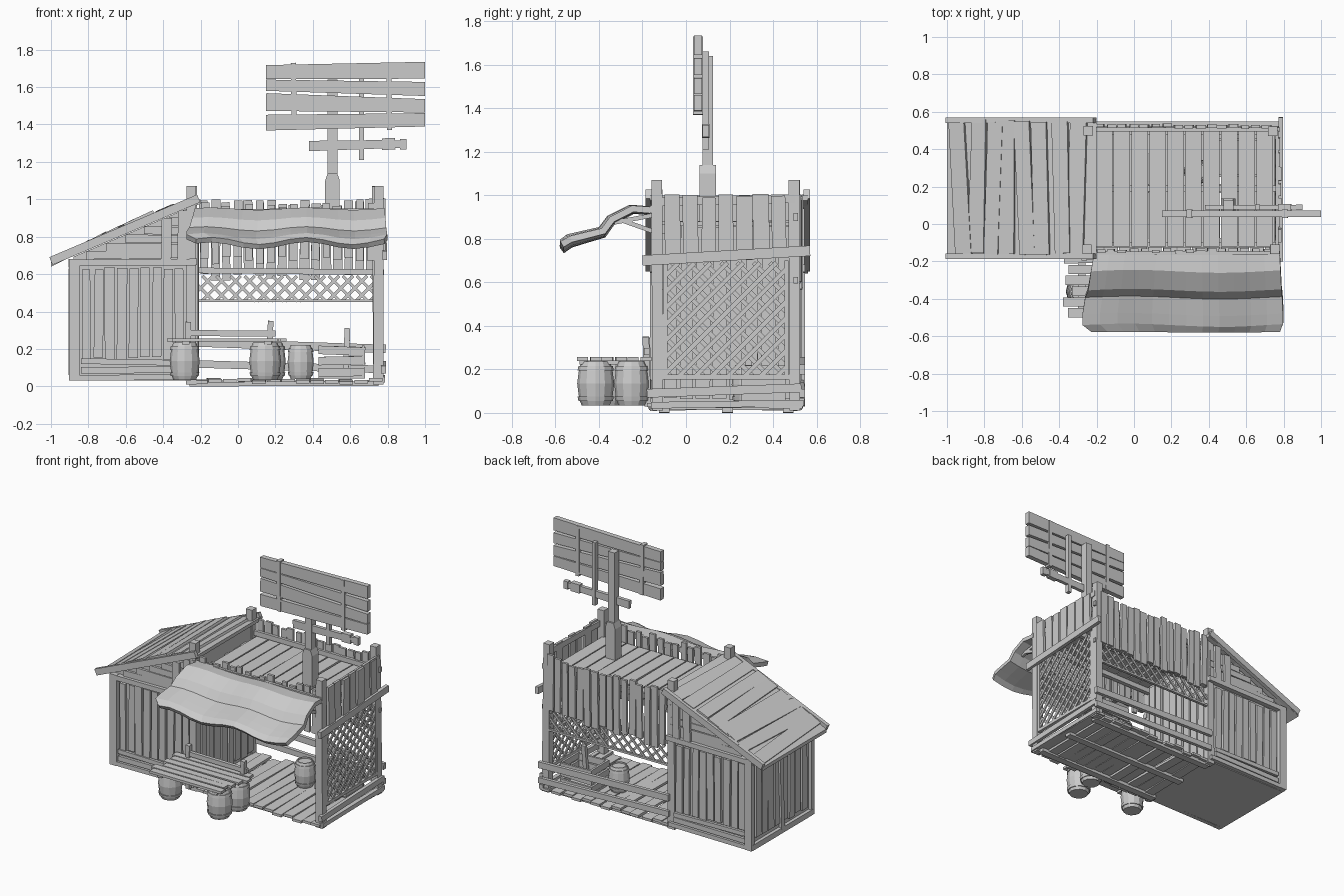
import bpy, bmesh, math, random
from mathutils import Vector
random.seed(4)
R = random.uniform


def finish(name, bm):
    bmesh.ops.recalc_face_normals(bm, faces=bm.faces[:])
    me = bpy.data.meshes.new(name)
    bm.to_mesh(me)
    bm.free()
    ob = bpy.data.objects.new(name, me)
    bpy.context.collection.objects.link(ob)
    return ob


def beam_into(bm, p, q, w, d, side, taper=1.0):
    """Board from p to q: w wide along 'side', d thick across it."""
    p, q, side = Vector(p), Vector(q), Vector(side)
    ax = (q - p).normalized()
    s = (side - ax * side.dot(ax)).normalized()
    n = ax.cross(s)
    rings = []
    for c, k in ((p, 1), (q, taper)):
        rings.append([bm.verts.new(c + s * (a * w * k / 2) + n * (b * d / 2))
                      for a, b in ((-1, -1), (1, -1), (1, 1), (-1, 1))])
    a, b = rings
    bm.faces.new(a[::-1])
    bm.faces.new(b)
    for i in range(4):
        j = (i + 1) % 4
        bm.faces.new((a[i], a[j], b[j], b[i]))


def beams(name, items):
    bm = bmesh.new()
    for it in items:
        beam_into(bm, *it)
    return finish(name, bm)


X, Y, Z = (1, 0, 0), (0, 1, 0), (0, 0, 1)


def prism(name, pts, y0, y1):
    bm = bmesh.new()
    f = bm.faces.new([bm.verts.new((x, y0, z)) for x, z in pts])
    r = bmesh.ops.extrude_face_region(bm, geom=[f])
    for v in r['geom']:
        if isinstance(v, bmesh.types.BMVert):
            v.co.y = y1
    return finish(name, bm)


def fence(name, axis, fixed, a, b, n, z0, z1, jit, gap=0.01, d=0.018):
    """Row of upright boards along x or y with uneven ends."""
    step, out = (b - a) / n, []
    for i in range(n):
        u = a + step * (i + .5)
        t = u + R(-.006, .006)
        f = fixed + R(-.006, .006)
        lo, hi = z0 + R(-jit, jit), (z1(u) if callable(z1) else z1) + R(-jit, jit)
        w = step - gap + R(-.008, .004)
        if axis == 'x':
            out.append(((u, f, lo), (t, f, hi), w, d, X, R(.9, 1.05)))
        else:
            out.append(((f, u, lo), (f, t, hi), w, d, Y, R(.9, 1.05)))
    return beams(name, out)


def lattice(name, place, side, u0, u1, v0, v1, pitch, w):
    out = []
    for s in (1, -1):
        c = -2.0
        while c < 2.5:
            lo, hi = (max(u0, v0 + c), min(u1, v1 + c)) if s > 0 else (max(u0, c - v1), min(u1, c - v0))
            if hi - lo > .015:
                f = lambda t: t - c if s > 0 else c - t
                out.append((place(lo, f(lo), s), place(hi, f(hi), s), w, .008, side))
            c += pitch
    return beams(name, out)


# --- shed on the left ---
slope = lambda x: .66 + .44 * (x + 1)
prism("shed_body", [(-.88, .03), (-.23, .03), (-.23, slope(-.23) - .03), (-.88, slope(-.88) - .02)], -.13, .51)
for nm, y in (("front", -.137), ("back", .517)):
    fence("shed_planks_" + nm, 'x', y, -.84, -.28, 9, .15, .63, .008)
    o = -.012 if nm == "front" else .012
    y2 = y + o
    beams("shed_frame_" + nm, [
        ((-.875, y2, .03), (-.875, y2, .68), .055, .035, X),
        ((-.9, y2, .66), (-.22, y2, .665), .035, .035, Z),
        ((-.9, y2, .045), (-.24, y2, .05), .03, .03, Z),
        ((-.84, y2, .085), (-.28, y2, .09), .035, .02, Z),
        ((-.84, y2, .135), (-.28, y2, .125), .03, .02, Z),
        ((-.385, y2, .66), (-.38, y2, .9), .055, .03, X),
        ((-.3, y2, .66), (-.295, y2, .94), .05, .03, X)])
    # gable boards lying flat, each cut to the slope
    beams("gable_boards_" + nm, [((-1 + (z - .66) / .44 + .1, y, z), (-.24, y, z + R(-.008, .008)), .042, .02, Z)
                                 for z in (.7, .745, .79, .835, .88)])
fence("shed_planks_left", 'y', -.885, -.11, .49, 8, .1, .64, .008)
fence("shed_planks_inner", 'y', -.222, -.11, .49, 8, .06, .86, .008)
beams("shed_frame_left", [((-.892, -.15, .05), (-.892, .53, .05), .04, .025, Z),
                          ((-.892, -.15, .655), (-.892, .53, .66), .04, .03, Z),
                          ((-.895, .19, .06), (-.895, .21, .63), .035, .02, Y)])

# shed roof: curved base, crooked overlapping boards, end rafters
base = [(-1, .665), (-.75, .79), (-.48, .915), (-.2, 1.0)]
prism("shed_roof_base", base + [(x, z - .025) for x, z in base[::-1]], -.165, .56)
roof = []
n = 8
for i in range(n):
    x = -.93 + i * .088
    j, k = R(-.022, .022), R(-.022, .022)
    h = lambda x: next(z0 + (z1 - z0) * (x - x0) / (x1 - x0)
                       for (x0, z0), (x1, z1) in zip(base, base[1:]) if x <= x1) + .006
    roof.append(((x + j, -.17 + R(0, .02), h(x + j)), (x + k, .56 - R(0, .02), h(x + k)),
                 .092 + R(-.012, .008), .016, (1, 0, .56 - .02 * i), R(.8, 1.1)))
beams("shed_roof_boards", roof)
beams("shed_rafters", [((-1, y, .67), (-.21, y, 1.005), .045, .028, Z) for y in (-.173, .555)])

# --- stall corner posts ---
beams("posts", [((x, y, .01), (x + R(-.01, .01), y + R(-.006, .006), 1.07), .055, .05, X, .9)
                for x in (-.25, .75) for y in (-.13, .5)])

# --- floor ---
beams("floor_planks", [((-.2 + i * .078, -.165 + R(-.015, .02), R(.018, .036)),
                        (-.2 + i * .078 + R(-.012, .012), .52 + R(-.02, .02), R(.018, .036)),
                        .072, .018, X) for i in range(13)])
beams("floor_joists", [((-.26, y, .012), (.75, y, .014), .024, .05, Z) for y in (-.1, .19, .47)])

# --- upper deck and parapets ---
beams("deck_boards", [((-.16 + i * .0955, -.12, .87), (-.16 + i * .0955, .51, .87 + R(-.006, .006)),
                       .088, .02, X) for i in range(10)])
beams("deck_joists", [((-.24, y, .845), (.76, y, .845), .04, .03, Z) for y in (-.11, .19, .49)])
fence("parapet_front", 'x', -.142, -.21, .74, 16, .67, .975, .025, .014)
fence("parapet_back", 'x', .523, -.21, .74, 16, .585, .985, .02, .01)
fence("parapet_right", 'y', .775, -.1, .47, 7, .71, 1.0, .012, .008)
beams("parapet_rails", [((-.25, -.155, .93), (.78, -.155, .935), .035, .02, Z),
                        ((-.22, .505, .9), (.78, .505, .9), .035, .02, Z),
                        ((-.22, .505, .62), (.78, .505, .61), .03, .02, Z),
                        ((.765, -.13, .97), (.765, .5, .985), .04, .015, Z)])

# --- lattices ---
lattice("lattice_back", lambda u, v, s: (u, .512 + .004 * s, v), Z, -.22, .73, .455, .59, .075, .016)
lattice("lattice_right", lambda u, v, s: (.762 + .004 * s, u, v), Z, -.1, .46, .17, .69, .075, .02)
beams("lattice_frame", [((-.22, .512, .458), (.73, .512, .458), .014, .02, Z),
                        ((.762, -.11, .165), (.762, .48, .165), .022, .022, Z),
                        ((.762, -.095, .16), (.762, -.095, .7), .02, .022, Y),
                        ((.762, .462, .16), (.762, .462, .7), .02, .022, Y)])
beams("side_rails", [((.785, -.2, .7), (.785, .57, .745), .048, .025, Z),
                     ((.778, -.18, .09), (.778, .53, .115), .04, .025, Z),
                     ((.772, -.16, .035), (.772, .54, .045), .03, .03, Z)])
beams("back_rails", [((-.24, .535, .235), (.79, .535, .2), .045, .025, Z),
                     ((-.24, .53, .12), (.79, .535, .09), .04, .025, Z)])

# --- cloth awning ---
prof = [(-.165, .93), (-.25, .935), (-.345, .885), (-.385, .83), (-.48, .805), (-.535, .79), (-.57, .765)]
bm = bmesh.new()
rows, m = [], 12
for r, (y, z) in enumerate(prof):
    row = []
    for c in range(m + 1):
        t = c / m
        spread = .015 * min(r, 4) - (.05 if r == 6 else 0)
        x = -.215 + t * .995 + (t < .5 and -spread or spread * .3) * abs(2 * t - 1)
        amp = .004 + .0025 * r
        row.append(bm.verts.new((x, y + (.008 * math.sin(7 * t) if 0 < r < 6 else 0),
                                 z + amp * math.sin(t * 12.5 + .6))))
    rows.append(row)
for a, b in zip(rows, rows[1:]):
    for i in range(m):
        bm.faces.new((a[i], a[i + 1], b[i + 1], b[i]))
aw = finish("awning", bm)
md = aw.modifiers.new("thickness", 'SOLIDIFY')
md.thickness, md.offset = .03, 0
beams("awning_brackets", [((x, -.14, .83), (x, -.31, .89), .02, .02, X) for x in (-.2, .72)]
      + [((x, -.14, .91), (x, -.33, .875), .02, .02, X) for x in (-.2, .72)])

# --- sign on a pole ---
beams("sign_poles", [((.505, .1, .86), (.505, .1, 1.1), .078, .075, X),
                     ((.505, .1, 1.1), (.505, .1, 1.14), .078, .075, X, .65),
                     ((.505, .1, 1.12), (.505, .1, 1.64), .052, .05, X),
                     ((.66, .09, 1.21), (.66, .09, 1.66), .026, .03, X)])
beams("sign_boards", [((.15, .055, 1.41), (1, .055, 1.425), .084, .036, Z, .85),
                      ((.15, .055, 1.52), (1, .055, 1.5), .095, .036, Z, .75),
                      ((.15, .055, 1.61), (1, .055, 1.59), .06, .036, Z, 1.25),
                      ((.15, .055, 1.68), (1, .055, 1.69), .075, .036, Z, 1.2)])
beams("sign_battens", [((x, .055, 1.37), (x - .004, .055, 1.73), .028, .046, X) for x in (.3, .81)])
beams("pointer_board", [((.38, .09, 1.285), (.8, .09, 1.295), .055, .025, Z, .8),
                        ((.77, .09, 1.295), (.84, .09, 1.297), .062, .035, Z),
                        ((.84, .09, 1.295), (.87, .09, 1.295), .04, .025, Z),
                        ((.865, .09, 1.295), (.9, .09, 1.295), .055, .03, Z)])

# --- table of loose boards, with a rail behind it ---
beams("table_boards", [((-.34 + R(-.05, .03), -.475 + i * .058, .248), (.22 + R(-.03, .04), -.475 + i * .058 + R(-.006, .006), .248),
                        .05, .018, Y) for i in range(6)])
beams("table_battens", [((x, -.49, .232), (x, -.17, .232), .04, .018, X) for x in (-.28, .16)])
beams("table_rail", [((-.28, -.18, .285), (.2, -.18, .282), .032, .025, Z),
                     ((-.27, -.175, .03), (-.265, -.18, .345), .03, .03, X),
                     ((.16, -.175, .03), (.175, -.185, .35), .03, .03, X)])


# --- barrels ---
def barrel(name, x, y, z, r, h, sides=12):
    ring = [(0, .76), (.1, .86), (.1, .93), (.2, .98), (.2, .91), (.5, 1), (.8, .91), (.8, .98),
            (.9, .93), (.9, .86), (1, .76), (1, .66), (.95, .65)]
    bm, loops = bmesh.new(), []
    for t, k in ring:
        loops.append([bm.verts.new((x + r * k * math.cos(2 * math.pi * i / sides),
                                    y + r * k * math.sin(2 * math.pi * i / sides), z + h * t)) for i in range(sides)])
    for a, b in zip(loops, loops[1:]):
        for i in range(sides):
            j = (i + 1) % sides
            bm.faces.new((a[i], a[j], b[j], b[i]))
    bm.faces.new(loops[0][::-1])
    bm.faces.new(loops[-1])
    finish(name, bm)


barrel("barrel_left", -.285, -.36, .035, .08, .2)
barrel("barrel_right_front", .145, -.415, .035, .085, .2)
barrel("barrel_right_back", .175, -.25, .035, .08, .2)
barrel("barrel_inside", .335, .28, .04, .07, .18)

# --- slatted crate inside ---
beams("crate", [((.43, y, z), (.68, y, z + R(-.01, .01)), .045, .015, Z) for y in (.26, .45) for z in (.075, .135, .195)]
      + [((x, .26, z), (x, .45, z), .045, .015, Z) for x in (.44, .67) for z in (.075, .135, .195)]
      + [((.43, .355, .05), (.68, .355, .05), .18, .015, Y),
         ((.575, .3, .05), (.585, .32, .31), .03, .025, X)])
